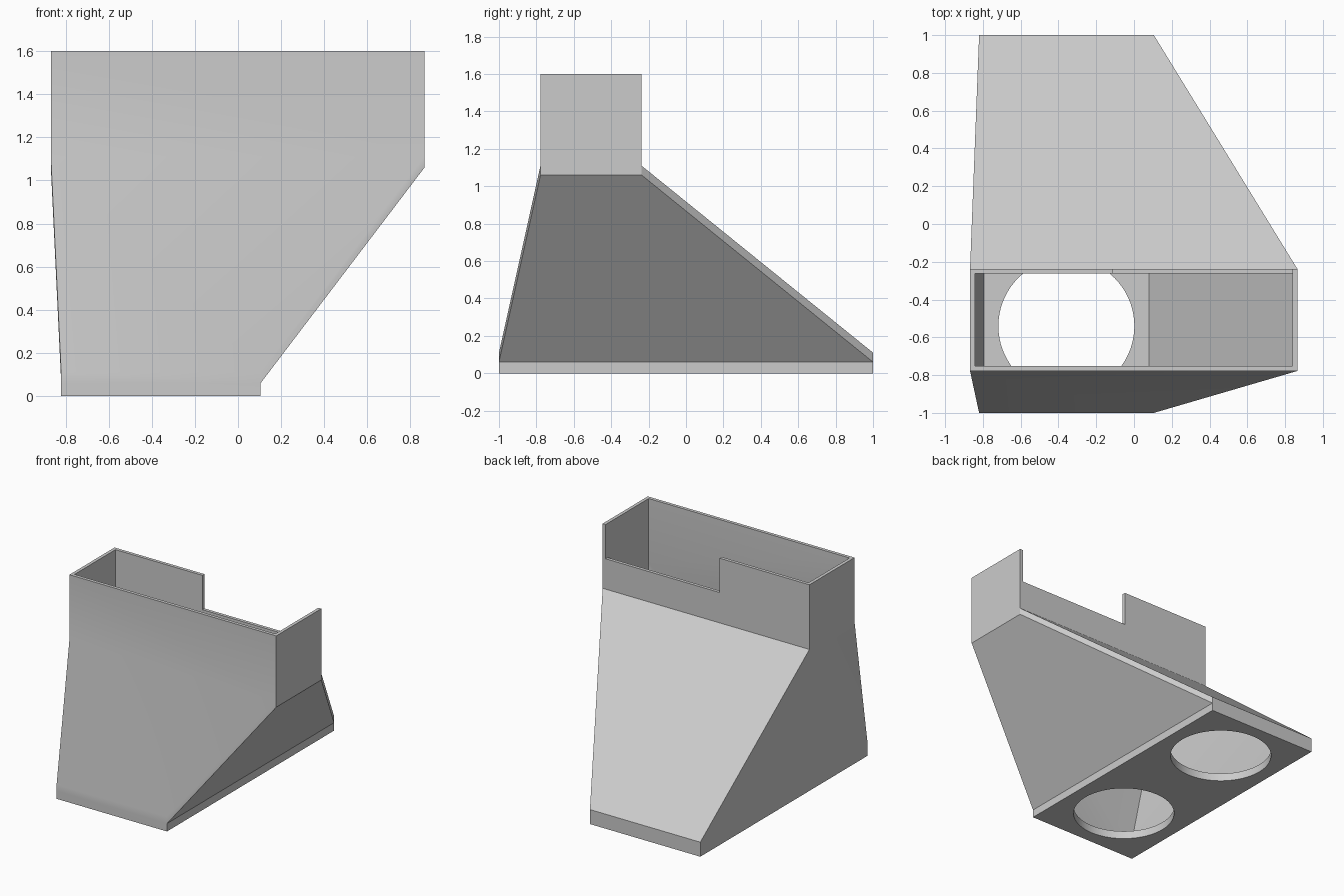
import bpy
import bmesh
import math
from mathutils import Matrix

if "Cube" in bpy.data.objects:
    bpy.data.objects.remove(bpy.data.objects["Cube"], do_unlink=True)

WALL = 0.025
FLOOR, LIP = 0.06, 0.05            # floor thickness, height of the vertical lips
NECK, TOP = 1.06, 1.60             # collar bottom and top
BASE = (-0.82, 0.105, -1.0, 1.0)   # x and y limits of the footprint
MOUTH = (-0.868, 0.865, -0.778, -0.238)

grey = bpy.data.materials.new("plain_grey")
grey.use_nodes = True
grey.diffuse_color = (0.6, 0.6, 0.6, 1)
grey.node_tree.nodes["Principled BSDF"].inputs["Base Color"].default_value = (0.6, 0.6, 0.6, 1)


def inset(rect, d):
    return (rect[0] + d, rect[1] - d, rect[2] + d, rect[3] - d)


def finish(bm, name):
    bmesh.ops.recalc_face_normals(bm, faces=bm.faces)
    mesh = bpy.data.meshes.new(name)
    bm.to_mesh(mesh)
    bm.free()
    mesh.materials.append(grey)
    obj = bpy.data.objects.new(name, mesh)
    bpy.context.collection.objects.link(obj)
    return obj


def hull(name, *slabs):
    """Convex hull around slabs given as (rect, bottom, top)."""
    bm = bmesh.new()
    for (x0, x1, y0, y1), z0, z1 in slabs:
        for x in (x0, x1):
            for y in (y0, y1):
                for z in (z0, z1):
                    bm.verts.new((x, y, z))
    result = bmesh.ops.convex_hull(bm, input=bm.verts)
    loose = [v for v in bm.verts if not v.link_faces]
    bmesh.ops.delete(bm, geom=loose, context="VERTS")
    bmesh.ops.dissolve_limit(bm, angle_limit=math.radians(0.5),
                             verts=bm.verts, edges=bm.edges)
    return finish(bm, name)


def cylinder(name, x, y, radius):
    bm = bmesh.new()
    bmesh.ops.create_cone(bm, cap_ends=True, segments=72, radius1=radius, radius2=radius,
                          depth=0.16, matrix=Matrix.Translation((x, y, 0.03)))
    return finish(bm, name)


def combine(target, tool, operation):
    mod = target.modifiers.new(tool.name, "BOOLEAN")
    mod.operation = operation
    mod.solver = "EXACT"
    mod.object = tool
    bpy.context.view_layer.objects.active = target
    bpy.ops.object.modifier_apply(modifier=mod.name)
    bpy.data.objects.remove(tool, do_unlink=True)


# Outer form: tapered body, floor plate and rectangular collar
duct = hull("duct_shell", (BASE, FLOOR, FLOOR + LIP), (MOUTH, NECK, NECK + LIP))
combine(duct, hull("floor_plate", (BASE, 0, FLOOR)), "UNION")
combine(duct, hull("collar", (MOUTH, NECK, TOP)), "UNION")

# Hollow inside, open at the top
base_in, mouth_in = inset(BASE, WALL), inset(MOUTH, WALL)
combine(duct, hull("taper_cavity", (base_in, FLOOR, FLOOR + LIP),
                   (mouth_in, NECK, NECK + LIP)), "DIFFERENCE")
combine(duct, hull("collar_cavity", (mouth_in, NECK, TOP + 0.1)), "DIFFERENCE")

# Two round openings in the floor
for side in (-1, 1):
    combine(duct, cylinder("floor_hole", -0.358, side * 0.54, 0.36), "DIFFERENCE")

# Notch in the back wall of the collar
notch = (-0.115, mouth_in[1], mouth_in[3] - 0.02, MOUTH[3] + 0.05)
combine(duct, hull("notch", (notch, 1.34, TOP + 0.1)), "DIFFERENCE")

# Smooth shading with sharp edges kept
bpy.ops.object.select_all(action="DESELECT")
duct.select_set(True)
bpy.context.view_layer.objects.active = duct
bpy.ops.object.shade_smooth_by_angle(angle=math.radians(30))
